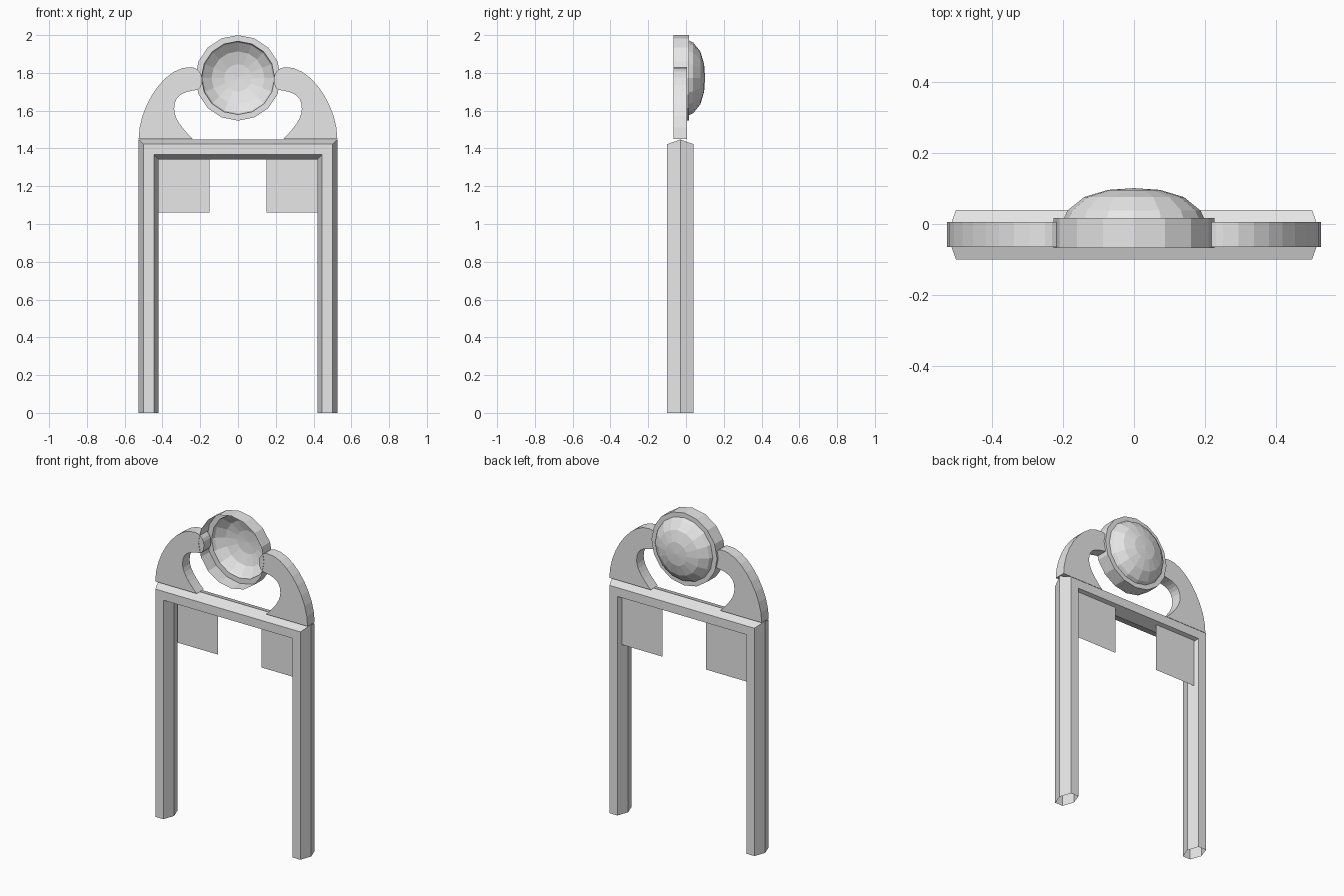
import bpy, bmesh, math
from mathutils import Vector
from mathutils.geometry import interpolate_bezier

cube = bpy.data.objects.get("Cube")
if cube:
    bpy.data.objects.remove(cube, do_unlink=True)

grey = bpy.data.materials.new("plain_grey")
grey.diffuse_color = (0.8, 0.8, 0.8, 1)
grey.use_nodes = True
grey.node_tree.nodes["Principled BSDF"].inputs["Base Color"].default_value = (0.8, 0.8, 0.8, 1)


def finish(name, bm):
    bmesh.ops.recalc_face_normals(bm, faces=bm.faces[:])
    mesh = bpy.data.meshes.new(name)
    bm.to_mesh(mesh)
    bm.free()
    mesh.materials.append(grey)
    obj = bpy.data.objects.new(name, mesh)
    bpy.context.collection.objects.link(obj)


def lathe(name, profile, centre_z, sides=16):
    """Spin (radius, y) points around the front-to-back axis."""
    bm = bmesh.new()
    verts = [bm.verts.new((0, y, r)) for r, y in profile]
    edges = [bm.edges.new(p) for p in zip(verts, verts[1:])]
    bmesh.ops.spin(bm, geom=verts + edges, axis=(0, 1, 0), cent=(0, 0, 0),
                   angle=math.tau, steps=sides)
    bmesh.ops.remove_doubles(bm, verts=bm.verts[:], dist=0.0005)
    bmesh.ops.translate(bm, verts=bm.verts[:], vec=(0, 0, centre_z))
    finish(name, bm)


# Door frame: hexagonal section swept along a mitred arch, open at the feet
MID_Y, POST_X, BEAM_Z = -0.03, 0.4735, 1.395
section = [(0.0525, 0), (0.0275, -0.07), (-0.0275, -0.07),
           (-0.0525, 0), (-0.0275, 0.07), (0.0275, 0.07)]
bm = bmesh.new()
rows = []
for side, top in ((-1, 0), (-1, 1), (1, 1), (1, 0)):
    rows.append([bm.verts.new((side * (POST_X + o), MID_Y + y, top * (BEAM_Z + o)))
                 for o, y in section])
for a, b in zip(rows, rows[1:]):
    for i in range(6):
        j = (i + 1) % 6
        bm.faces.new((a[i], a[j], b[j], b[i]))
finish("door_frame", bm)

# Curved arms that hold the ring: smooth outline, extruded
ARM_FRONT, ARM_BACK = -0.065, 0.005
knots = [  # start, handle, handle, end, point count
    ((0.526, 1.45), (0.526, 1.63), (0.38, 1.84), (0.25, 1.83), 10),
    ((0.25, 1.83), (0.215, 1.828), (0.19, 1.80), (0.19, 1.765), 6),
    ((0.19, 1.765), (0.19, 1.735), (0.20, 1.715), (0.215, 1.71), 5),
    ((0.215, 1.71), (0.28, 1.70), (0.338, 1.69), (0.338, 1.61), 8),
    ((0.338, 1.61), (0.338, 1.56), (0.30, 1.51), (0.24, 1.45), 7),
]
outline = []
for a, h1, h2, b, count in knots:
    outline += interpolate_bezier(Vector(a), Vector(h1), Vector(h2), Vector(b), count)[:-1]
outline.append(Vector(knots[-1][3]))

# Thin hanging panels sit behind the middle of the frame
PANEL_Y = 0.017
corners = ((0.15, 1.062), (0.43, 1.062), (0.43, 1.36), (0.15, 1.36))

for side, label in ((1, "left"), (-1, "right")):
    bm = bmesh.new()
    face = bm.faces.new([bm.verts.new((side * p[0], ARM_FRONT, p[1])) for p in outline])
    ext = bmesh.ops.extrude_face_region(bm, geom=[face], use_keep_orig=True)
    moved = [g for g in ext["geom"] if isinstance(g, bmesh.types.BMVert)]
    bmesh.ops.translate(bm, verts=moved, vec=(0, ARM_BACK - ARM_FRONT, 0))
    finish(label + "_arm", bm)

    bm = bmesh.new()
    bm.faces.new([bm.verts.new((side * x, PANEL_Y, z)) for x, z in corners])
    finish(label + "_panel", bm)

# Ring: a band open at the front with a flat back rim, and a bowl behind it
RING_Z = 1.7735
lathe("ring", [(0.2265, -0.067), (0.2265, 0.017), (0.194, 0.017)], RING_Z)
lathe("bowl", [(0.197, 0.017), (0.187, 0.038), (0.14, 0.076), (0.073, 0.096), (0, 0.101)],
      RING_Z)
